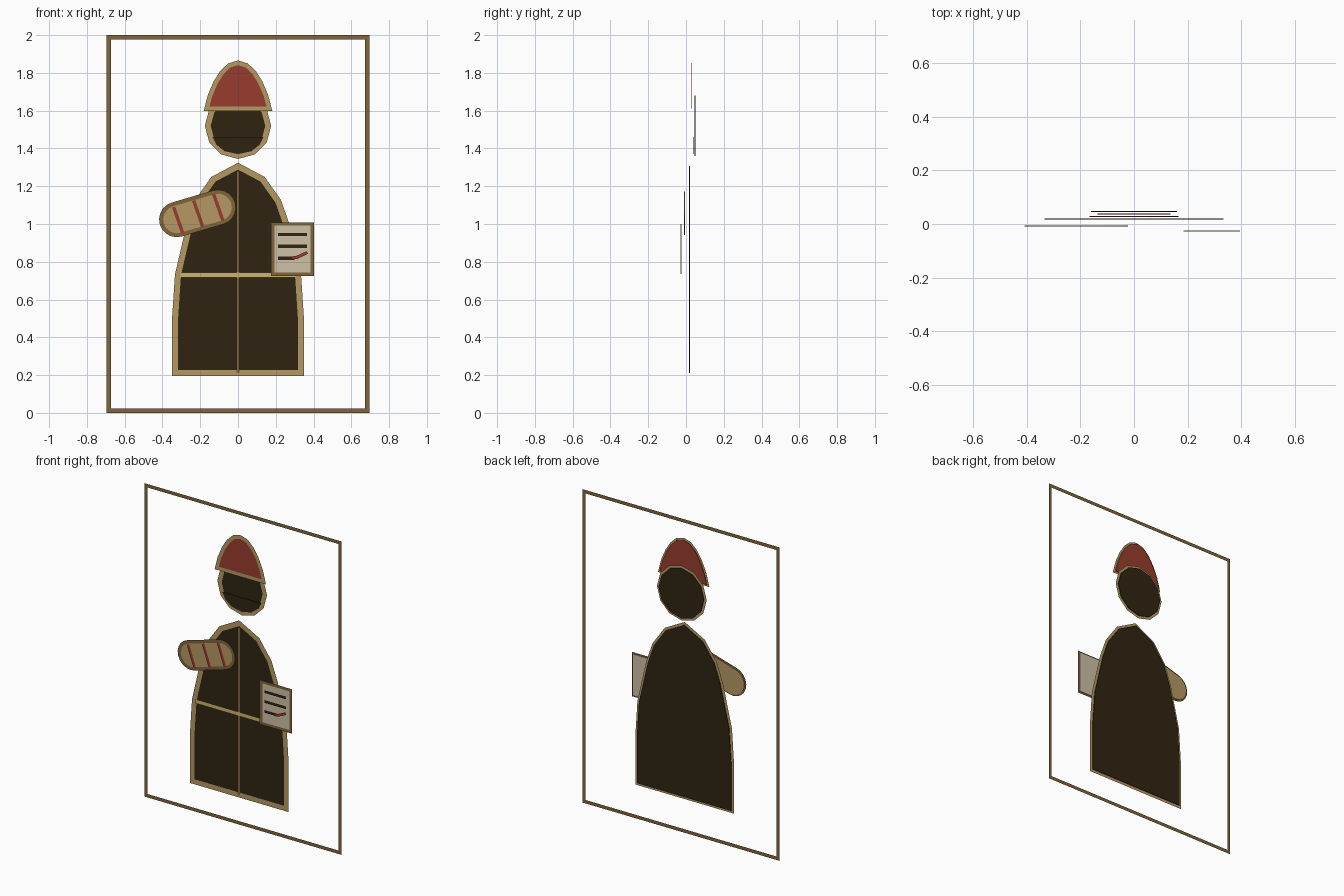
import bpy, bmesh, math
from mathutils import Vector

cube = bpy.data.objects.get("Cube")
if cube:
    bpy.data.objects.remove(cube, do_unlink=True)


def material(name, hex_code):
    srgb = [int(hex_code[i:i + 2], 16) / 255 for i in (0, 2, 4)]
    col = [c / 12.92 if c < 0.04 else ((c + 0.055) / 1.055) ** 2.4 for c in srgb] + [1.0]
    m = bpy.data.materials.new(name)
    m.use_nodes = True
    m.diffuse_color = col
    m.node_tree.nodes["Principled BSDF"].inputs["Base Color"].default_value = col
    return m


DARK = material("dark_cloth", "2f2412")
TAN = material("tan_trim", "b69963")
RED = material("red_cloth", "993c2e")
BROWN = material("brown_wood", "80653a")
PAPER = material("pale_paper", "cfc1a6")
GOLD = material("gold_belt", "cfb36c")


def finish(name, bm, mat):
    mesh = bpy.data.meshes.new(name)
    bm.to_mesh(mesh)
    bm.free()
    mesh.materials.append(mat)
    obj = bpy.data.objects.new(name, mesh)
    bpy.context.collection.objects.link(obj)
    return obj


def plate(name, pts, y, mat, thick=0.004):
    """Thin filled outline in the xz plane, centred on depth y."""
    bm = bmesh.new()
    face = bm.faces.new([bm.verts.new((x, y - thick / 2, z)) for x, z in pts])
    ext = bmesh.ops.extrude_face_region(bm, geom=[face], use_keep_orig=True)
    moved = [v for v in ext["geom"] if isinstance(v, bmesh.types.BMVert)]
    bmesh.ops.translate(bm, verts=moved, vec=(0, thick, 0))
    bmesh.ops.recalc_face_normals(bm, faces=bm.faces)
    return finish(name, bm, mat)


def strip(name, pts, y, width, mat, closed=True):
    """Flat mitred ribbon following a path in the xz plane."""
    p = [Vector(q) for q in pts]
    n = len(p)
    segs = n if closed else n - 1
    normals = []
    for i in range(segs):
        d = (p[(i + 1) % n] - p[i]).normalized()
        normals.append(Vector((-d.y, d.x)))
    bm = bmesh.new()
    rows = []
    for i in range(n):
        a = normals[i - 1] if closed or i > 0 else normals[0]
        b = normals[i] if i < segs else normals[-1]
        off = (a + b) / (1 + a.dot(b)) * width / 2
        rows.append([bm.verts.new((q.x, y, q.y)) for q in (p[i] + off, p[i] - off)])
    for i in range(segs):
        (a, b), (c, d) = rows[i], rows[(i + 1) % n]
        face = bm.faces.new((a, b, d, c))
        face.normal_update()
        if face.normal.y > 0:
            face.normal_flip()
    return finish(name, bm, mat)


def mirrored(half):
    """Close a right-hand profile that runs from the base to the apex on x = 0."""
    return half + [(-x, z) for x, z in reversed(half[:-1])]


def box(x0, x1, z0, z1):
    return [(x0, z0), (x1, z0), (x1, z1), (x0, z1)]


def arc(cx, cz, r, start, end, steps):
    return [(cx + r * math.cos(math.radians(start + (end - start) * i / steps)),
             cz + r * math.sin(math.radians(start + (end - start) * i / steps)))
            for i in range(steps + 1)]


# Outer frame
strip("outer_frame", box(-0.684, 0.684, 0.011, 1.989), 0.05, 0.022, BROWN)

# Robe with trim, centre seam and belt
robe = mirrored([(0.333, 0.21), (0.333, 0.5), (0.318, 0.73), (0.255, 1.0),
                 (0.213, 1.12), (0.13, 1.237), (0, 1.306)])
plate("robe", robe, 0.019, DARK)
strip("robe_trim", robe, 0.013, 0.032, TAN)
strip("robe_seam", [(0, 0.21), (0, 1.28)], 0.009, 0.018, BROWN, False)
strip("belt", [(-0.305, 0.73), (0.305, 0.73)], 0.006, 0.026, GOLD, False)

# Head with trim and beard
head = arc(0, 1.52, 0.16, -90, 270, 12)[:-1]
plate("head", head, 0.047, DARK)
strip("head_trim", head, 0.042, 0.03, TAN)
plate("beard", [(-0.135, 1.46), (-0.115, 1.42), (-0.07, 1.385), (0, 1.37),
                (0.07, 1.385), (0.115, 1.42), (0.135, 1.46)], 0.038, DARK)

# Pointed cap
cap = mirrored([(0.166, 1.611), (0.148, 1.68), (0.118, 1.75), (0.085, 1.802),
                (0.045, 1.84), (0, 1.853)])
plate("cap", cap, 0.028, RED)
strip("cap_trim", cap, 0.023, 0.024, TAN)

# Sleeve: a tilted capsule with three cuff bands
tilt = 15.8
sleeve = (arc(-0.105, 1.088, 0.083, tilt - 90, tilt + 90, 10)
          + arc(-0.324, 1.024, 0.083, tilt + 90, tilt + 270, 10))
plate("sleeve", sleeve, -0.008, TAN)
strip("sleeve_trim", sleeve, -0.012, 0.021, BROWN)
for i in range(3):
    x, z = -0.341 + 0.106 * i, 1.09 + 0.034 * i
    strip(f"sleeve_band_{i + 1}", [(x, z), (x + 0.049, z - 0.14)], -0.017, 0.018, RED, False)

# Written sheet
sheet = box(0.184, 0.394, 0.735, 1.0)
plate("sheet", sheet, -0.026, PAPER)
strip("sheet_border", sheet, -0.031, 0.018, BROWN)
for i, end in enumerate((0.365, 0.365, 0.3)):
    z = 0.945 - 0.063 * i
    strip(f"written_line_{i + 1}", [(0.212, z), (end, z)], -0.035, 0.017, DARK, False)
strip("red_mark", [(0.285, 0.82), (0.31, 0.823), (0.367, 0.849)], -0.044, 0.016, RED, False)
